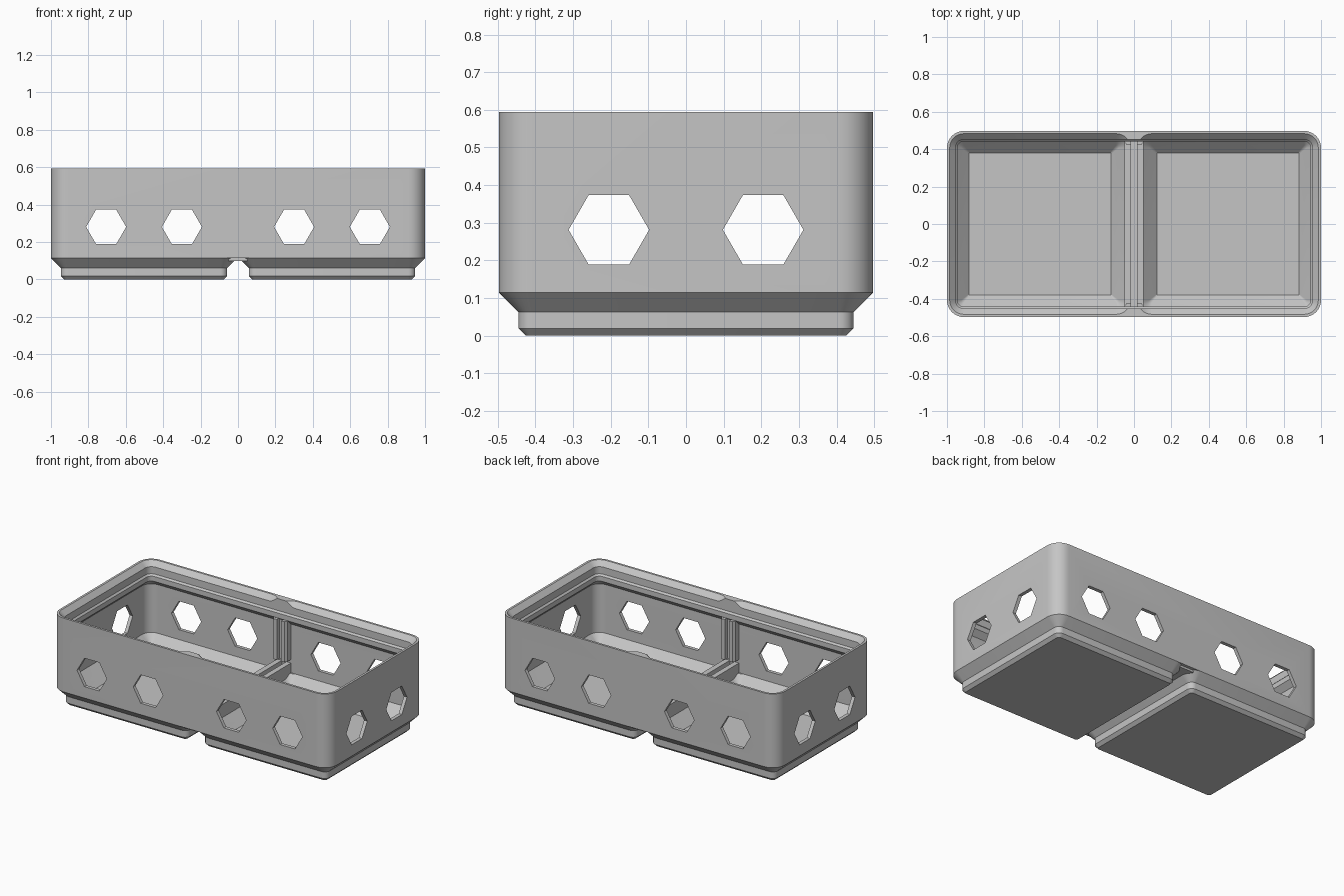
import bpy, bmesh, math

if "Cube" in bpy.data.objects:
    bpy.data.objects.remove(bpy.data.objects["Cube"], do_unlink=True)

grey = bpy.data.materials.new("matte grey")
grey.use_nodes = True
colour = (0.56, 0.56, 0.56, 1)
grey.diffuse_color = colour
grey.node_tree.nodes["Principled BSDF"].inputs["Base Color"].default_value = colour

HX, HY, R = 1.0, 0.4975, 0.09       # outer half sizes and corner radius
CELL = 0.5025                       # centre of each square cell
WALL, TOP = 0.023, 0.594


def make(name, bm):
    bmesh.ops.recalc_face_normals(bm, faces=bm.faces)
    mesh = bpy.data.meshes.new(name)
    bm.to_mesh(mesh)
    bm.free()
    obj = bpy.data.objects.new(name, mesh)
    bpy.context.collection.objects.link(obj)
    mesh.materials.append(grey)
    return obj


def loft(name, hx, hy, profile, cx=0, seg=8):
    """Rounded rectangle lofted through (height, inset) pairs."""
    bm = bmesh.new()
    rings = []
    for z, inset in profile:
        rad = max(R - inset, 0.006)
        ring = []
        for k, (sx, sy) in enumerate(((1, 1), (-1, 1), (-1, -1), (1, -1))):
            for i in range(seg + 1):
                a = math.pi / 2 * (k + i / seg)
                ring.append(bm.verts.new((cx + sx * (hx - inset - rad) + rad * math.cos(a),
                                          sy * (hy - inset - rad) + rad * math.sin(a), z)))
        rings.append(ring)
    for low, high in zip(rings, rings[1:]):
        for i in range(len(low)):
            j = (i + 1) % len(low)
            bm.faces.new((low[i], low[j], high[j], high[i]))
    bm.faces.new(rings[0])
    bm.faces.new(rings[-1])
    return make(name, bm)


def prism(name, outline, place, start, end):
    """Extrude a 2D outline between two positions."""
    bm = bmesh.new()
    a, b = ([bm.verts.new(place(u, v, t)) for u, v in outline] for t in (start, end))
    for i in range(len(a)):
        j = (i + 1) % len(a)
        bm.faces.new((a[i], a[j], b[j], b[i]))
    bm.faces.new(a)
    bm.faces.new(b)
    return make(name, bm)


def combine(obj, other, operation="DIFFERENCE"):
    other.hide_render = True
    mod = obj.modifiers.new("combine", "BOOLEAN")
    mod.operation, mod.solver, mod.object = operation, "EXACT", other
    bpy.ops.object.select_all(action="DESELECT")
    bpy.context.view_layer.objects.active = obj
    obj.select_set(True)
    bpy.ops.object.modifier_apply(modifier=mod.name)
    bpy.data.objects.remove(other, do_unlink=True)


# Outer shell with two stepped feet
body = loft("bin_body", HX, HY, [(0.114, 0), (TOP, 0)])
foot = [(0, 0.0715), (0.019, 0.0525), (0.062, 0.0525), (0.114, 0), (0.12, 0.02)]
for s in (-1, 1):
    combine(body, loft("foot", HY, HY, foot, s * CELL), "UNION")

# Shared open space, overhang under the lip, and the lip's inner step
inside = [(0.124, WALL), (0.441, WALL), (0.474, 0.056), (0.506, 0.056),
          (0.517, 0.0455), (0.65, 0.0455)]
combine(body, loft("cavity", HX, HY, inside))

# Hollow of each foot, and the sloped stacking recess above it
hollow = [(0.03, 0.117), (0.0715, 0.0755), (0.124, WALL), (0.13, 0.05)]
recess = [(0.54, 0.06), (0.563, 0.0455), (TOP, 0.0145), (0.64, 0.0145)]
for s in (-1, 1):
    combine(body, loft("foot_hollow", HY, HY, hollow, s * CELL))
    combine(body, loft("lip_recess", HY, HY, recess, s * CELL))

# Hexagonal holes through the long and short walls
hexagon = [(0.107 * math.cos(i * math.pi / 3), 0.281 + 0.107 * math.sin(i * math.pi / 3))
           for i in range(6)]
for x in (-0.705, -0.3, 0.3, 0.705):
    combine(body, prism("hole", hexagon, lambda u, v, t: (x + u, t, v), -0.7, 0.7))
for y in (-0.205, 0.205):
    combine(body, prism("hole", hexagon, lambda u, v, t: (t, y + u, v), -1.2, 1.2))

bpy.ops.object.shade_smooth_by_angle(angle=math.radians(28))

# Slotted rail across the middle
rail = [(-0.05, 0.1), (0.05, 0.1), (0.05, 0.187), (0.016, 0.187),
        (0.016, 0.13), (-0.016, 0.13), (-0.016, 0.187), (-0.05, 0.187)]
prism("divider_rail", rail, lambda u, v, t: (u, t, v), -0.478, 0.478)

# Grooved divider holders on the long walls
groove = [(-0.05, 0.48), (-0.05, 0.437), (-0.038, 0.422), (-0.016, 0.422), (-0.016, 0.45),
          (0.016, 0.45), (0.016, 0.422), (0.038, 0.422), (0.05, 0.437), (0.05, 0.48)]
for s, side in ((-1, "front"), (1, "back")):
    prism(side + "_divider_holder", groove, lambda u, v, t: (u, s * v, t), 0.21, 0.473)
